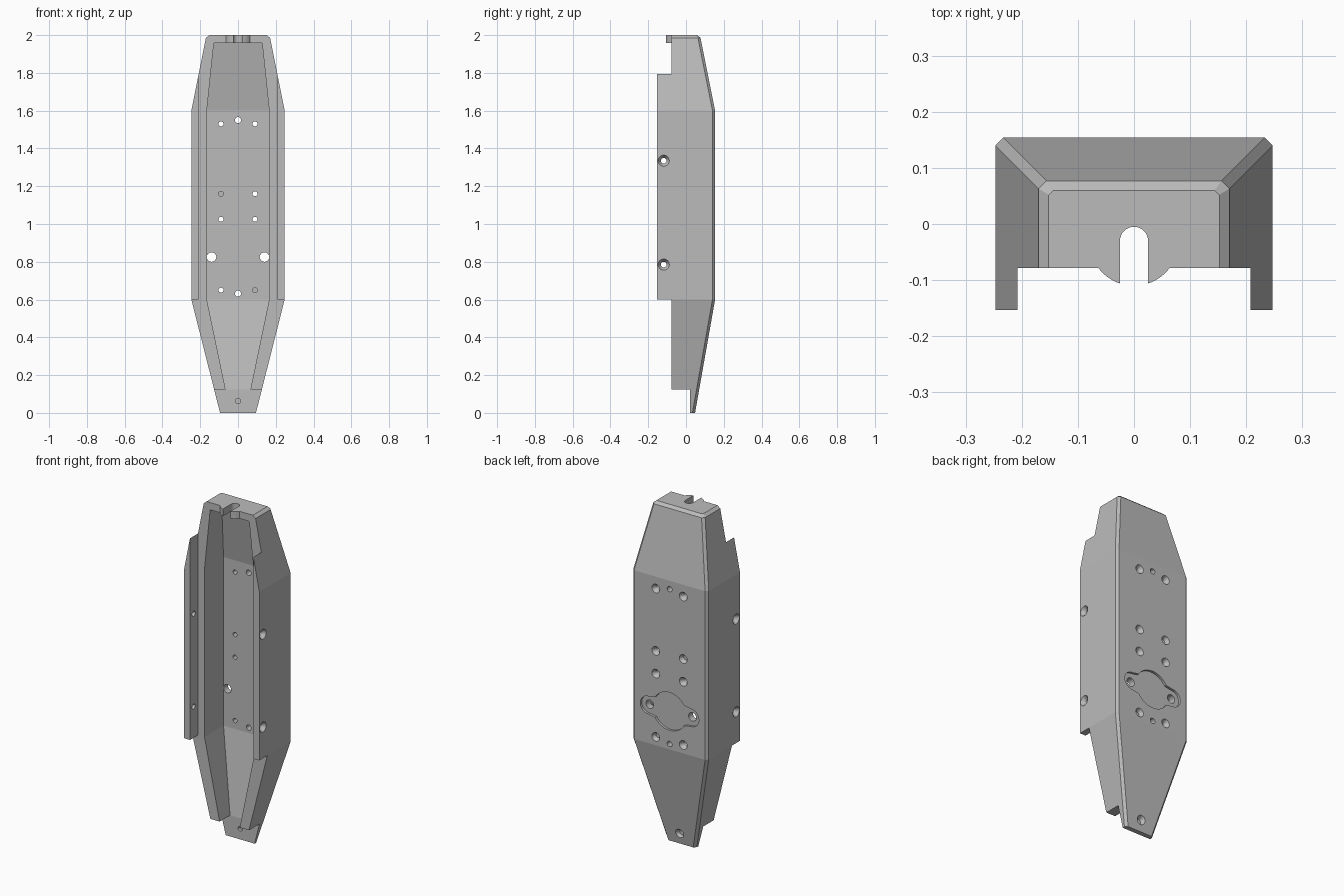
import bpy, bmesh, math
from mathutils import Matrix, Vector

if "Cube" in bpy.data.objects:
    bpy.data.objects.remove(bpy.data.objects["Cube"], do_unlink=True)

grey = bpy.data.materials.new("plain_grey")
grey.use_nodes = True
colour = (0.5, 0.5, 0.5, 1)
grey.diffuse_color = colour
grey.node_tree.nodes["Principled BSDF"].inputs["Base Color"].default_value = colour


def make(name, bm):
    bmesh.ops.recalc_face_normals(bm, faces=bm.faces)
    mesh = bpy.data.meshes.new(name)
    bm.to_mesh(mesh)
    bm.free()
    mesh.materials.append(grey)
    ob = bpy.data.objects.new(name, mesh)
    bpy.context.collection.objects.link(ob)
    return ob


def loft(name, rings):
    """Skin equal-length rings of points, with end caps."""
    bm = bmesh.new()
    rows = [[bm.verts.new(p) for p in ring] for ring in rings]
    n = len(rows[0])
    for a, b in zip(rows, rows[1:]):
        for i in range(n):
            j = (i + 1) % n
            bm.faces.new((a[i], a[j], b[j], b[i]))
    bm.faces.new(rows[0])
    bm.faces.new(rows[-1])
    return make(name, bm)


def hull_ring(z, w, back, front, c):
    half = [(w, front), (w, back - c), (w - c, back)]
    return [(x, y, z) for x, y in half] + [(-x, y, z) for x, y in reversed(half)]


def trough_ring(z, w, floor):
    return [(w, -0.4, z), (w, floor, z), (-w, floor, z), (-w, -0.4, z)]


def box(name, lo, hi):
    return loft(name, [[(x, y, z) for x, y in
                        ((lo[0], lo[1]), (hi[0], lo[1]), (hi[0], hi[1]), (lo[0], hi[1]))]
                       for z in (lo[2], hi[2])])


def rod(name, start, end, r1, r2=None):
    """Cylinder or cone between two points."""
    a, b = Vector(start), Vector(end)
    d = b - a
    bm = bmesh.new()
    bmesh.ops.create_cone(bm, cap_ends=True, segments=48, radius1=r1,
                          radius2=r1 if r2 is None else r2, depth=d.length,
                          matrix=Matrix.Translation((a + b) / 2)
                          @ d.to_track_quat('Z', 'Y').to_matrix().to_4x4())
    return make(name, bm)


def combine(target, tool, operation='DIFFERENCE'):
    mod = target.modifiers.new("boolean", 'BOOLEAN')
    mod.operation = operation
    mod.solver = 'EXACT'
    mod.object = tool
    bpy.context.view_layer.objects.active = target
    bpy.ops.object.modifier_apply(modifier=mod.name)
    bpy.data.objects.remove(tool, do_unlink=True)


# Tapered outer shell with chamfered back edges
FRONT, RIM, TOP, LIP = -0.153, -0.078, 2.0, 1.957
shell = loft("shell_body", [hull_ring(z, w, back, FRONT, c) for z, w, back, c in (
    (0, 0.095, 0.048, 0.014), (0.6, 0.247, 0.154, 0.014), (1.6, 0.247, 0.154, 0.014),
    (1.985, 0.17, 0.077, 0.014), (TOP, 0.152, 0.06, 0.008))])

# Step the front down to the rim, leaving the two side flanges
combine(shell, box("gap", (-0.208, -0.4, -0.1), (0.208, RIM, 2.1)))
combine(shell, box("low_step", (-0.4, -0.4, -0.1), (0.4, RIM, 0.6)))
combine(shell, box("high_step", (-0.4, -0.4, 1.8), (0.4, RIM, 2.1)))
combine(shell, box("toe_step", (-0.4, -0.4, -0.1), (0.4, 0.02, 0.125)))

# Inner trough
combine(shell, loft("trough", [trough_ring(*s) for s in (
    (0.12, 0.065, 0.019), (0.6, 0.165, 0.1), (1.6, 0.165, 0.1), (LIP, 0.128, 0.03))]))

# Rounded cable lug with its slot on the top wall
combine(shell, rod("lug", (0, -0.03, LIP), (0, -0.03, TOP), 0.08), 'UNION')
combine(shell, rod("slot_end", (0, -0.03, 1.9), (0, -0.03, 2.1), 0.025))
combine(shell, box("slot", (-0.025, -0.3, 1.9), (0.025, -0.03, 2.1)))

# Shallow recess on the back: a disc with a rounded ear on each side
R, EAR, EAR_X, MID, DEPTH = 0.112, 0.052, 0.14, 0.825, 0.014
neck = math.sqrt(R * R - EAR * EAR)
quarter = []
for i in range(13):
    a = i * math.pi / 24
    quarter.append((EAR_X + EAR * math.cos(a), EAR * math.sin(a)))
a0 = math.asin(EAR * 1.15 / R)
for i in range(17):
    a = a0 + (math.pi / 2 - a0) * i / 16
    quarter.append((R * math.cos(a), R * math.sin(a)))
upper = quarter + [(-x, z) for x, z in reversed(quarter[:-1])]
outline = upper + [(x, -z) for x, z in reversed(upper[1:-1])]
combine(shell, loft("recess", [[(x, y, MID + z) for x, z in outline]
                               for y in (0.154 - DEPTH, 0.2)]))


# Screw holes through the back, some countersunk
def back_hole(x, z, r, back=0.154, sink=0):
    combine(shell, rod("hole", (x, -0.06, z), (x, 0.3, z), r))
    if sink:
        combine(shell, rod("sink", (x, back - 0.022, z), (x, back + 0.004, z), r, sink))


for side in (-1, 1):
    for z in (0.65, 1.025, 1.16, 1.53):
        back_hole(side * 0.09, z, 0.013, sink=0.028)
    back_hole(side * EAR_X, MID, 0.025)
for z in (0.632, 1.55):
    back_hole(0, z, 0.016)
back_hole(0, 0.063, 0.014, back=0.06, sink=0.029)

# Countersunk holes through the flanges
for z in (0.785, 1.335):
    combine(shell, rod("flange_hole", (-0.3, -0.118, z), (0.3, -0.118, z), 0.015))
    for s in (-1, 1):
        combine(shell, rod("flange_sink", (s * 0.225, -0.118, z),
                           (s * 0.249, -0.118, z), 0.015, 0.031))

# Smooth only the round holes
bpy.ops.object.select_all(action='DESELECT')
shell.select_set(True)
bpy.context.view_layer.objects.active = shell
bpy.ops.object.shade_smooth_by_angle(angle=math.radians(9))
